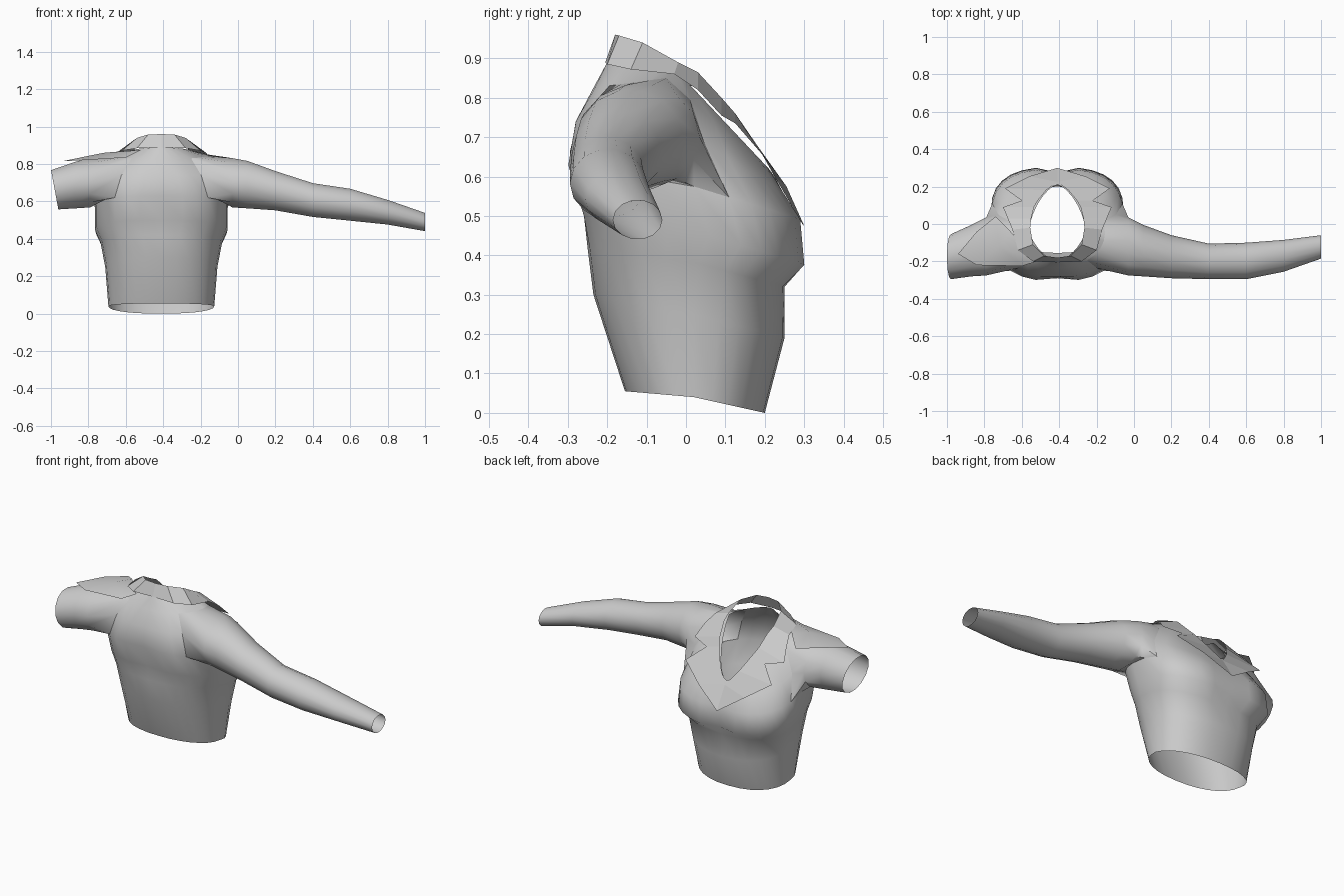
import bpy
from math import sin, cos, pi

if "Cube" in bpy.data.objects:
    bpy.data.objects.remove(bpy.data.objects["Cube"])

CX = -0.41  # body centre line
N = 28      # points around the body


def make(name, verts, faces, smooth=True):
    me = bpy.data.meshes.new(name)
    me.from_pydata(verts, [], faces)
    me.update()
    ob = bpy.data.objects.new(name, me)
    bpy.context.collection.objects.link(ob)
    bpy.context.view_layer.objects.active = ob
    ob.select_set(True)
    if smooth:
        bpy.ops.object.shade_smooth_by_angle(angle=1.0)
    ob.select_set(False)
    return ob


def loft(name, rings, closed=True, smooth=True, skip=()):
    n = len(rings[0])
    verts = [p for r in rings for p in r]
    faces = []
    for i in range(len(rings) - 1):
        for j in range(n if closed else n - 1):
            k = (j + 1) % n
            if (i, j) not in skip:
                faces.append((i*n + j, i*n + k, (i+1)*n + k, (i+1)*n + j))
    return make(name, verts, faces, smooth)


def spow(v, e):
    return abs(v) ** e * (1 if v >= 0 else -1)


# Torso: each ring = back y,z / half width, side y,z / front y,z / squareness / cleft
rows = [
    (-.155, .055, .283, .02, .04, .20, .00, .9, 0),
    (-.235, .30, .30, .02, .25, .25, .19, .85, 0),
    (-.25, .42, .325, .03, .38, .25, .32, .8, 0),
    (-.265, .50, .355, .06, .45, .305, .375, .75, .03),
    (-.305, .63, .355, .02, .575, .295, .49, .75, .03),
    (-.285, .74, .32, -.03, .73, .25, .56, .85, .01),
    (-.235, .825, .255, -.05, .85, .225, .60, 1.0, 0),
    (-.20, .89, .15, -.03, .875, .21, .62, 1.3, 0),
]
rings = []
for yb, zb, w, ys, zs, yf, zf, e, cleft in rows:
    ring = []
    for j in range(N):
        a = 2 * pi * j / N
        s = spow(cos(a), e)
        y1, z1 = (yf, zf) if s > 0 else (yb, zb)
        t = abs(s)
        y = ys + (y1 - ys) * t
        if j == 0:
            y -= cleft
        if j == N // 2:
            y += cleft / 2
        ring.append((CX + w * spow(sin(a), e), y, zs + (z1 - zs) * t))
    rings.append(ring)

# Armholes: body faces between columns 6-11, rows 4-6, mirrored
A, B = 6, 11
holes = {(i, j) for i in (4, 5) for j in range(A, B)}
holes |= {(i, N - 1 - j) for i, j in holes}
loft("jacket_body", rings, skip=holes)


# Sleeves: start on the armhole edge; stations are x, y min, y max, z min, z max
def sleeve(name, side, stations, slant=0):
    cols = range(A, B + 1)
    edge = [(5, A)] + [(6, c) for c in cols] + [(5, B)] + [(4, c) for c in reversed(cols)]
    rs = [[rings[r][c if side > 0 else N - c] for r, c in edge]]
    n = len(edge)
    for i, (x, y0, y1, z0, z1) in enumerate(stations):
        tilt = slant if i == len(stations) - 1 else 0
        rs.append([(x + tilt * (1 - sin(2*pi*j/n)) / 2,
                    (y0+y1)/2 + (y1-y0)/2*cos(2*pi*j/n),
                    (z0+z1)/2 + (z1-z0)/2*sin(2*pi*j/n)) for j in range(n)])
    return loft(name, rs)


sleeve("long_sleeve", 1, [
    (-.03, -.275, .035, .565, .835),
    (.05, -.28, -.005, .56, .82), (.2, -.29, -.06, .55, .765),
    (.4, -.295, -.105, .515, .70), (.6, -.295, -.10, .495, .67),
    (.8, -.255, -.085, .475, .61), (1.0, -.185, -.06, .44, .54)])
sleeve("short_sleeve", -1, [
    (-.79, -.275, .035, .565, .835),
    (-.87, -.28, -.005, .56, .815), (-1.0, -.295, -.055, .555, .77)], .04)

# Collar and notched lapels: matching inner and outer edges, offset from centre
inner = [(0, -.18, .96), (.07, -.17, .958), (.13, -.11, .94), (.145, -.02, .89),
         (.14, .03, .865), (.125, .09, .80), (.105, .125, .76), (.06, .18, .68),
         (.0, .225, .60), (.0, .295, .48)]
outer = [(0, -.205, .89), (.13, -.20, .885), (.21, -.14, .872), (.24, -.03, .86),
         (.265, .03, .82), (.29, .09, .755), (.19, .125, .735), (.28, .19, .66),
         (.15, .255, .575), (.0, .30, .475)]
for side, label in ((1, "left"), (-1, "right")):
    loft("collar_" + label,
         [[(CX + side*x, y, z) for x, y, z in edge] for edge in (inner, outer)],
         closed=False, smooth=False)

# Loose flap over the short-sleeve shoulder
flap = [(-.94, -.16, .815), (-.84, -.22, .82), (-.60, -.225, .835), (-.52, -.20, .875),
        (-.66, -.04, .865), (-.74, .04, .83), (-.84, -.04, .83)]
mid = (-.72, -.12, .86)
make("shoulder_flap", flap + [mid], [(i, (i+1) % 7, 7) for i in range(7)])
